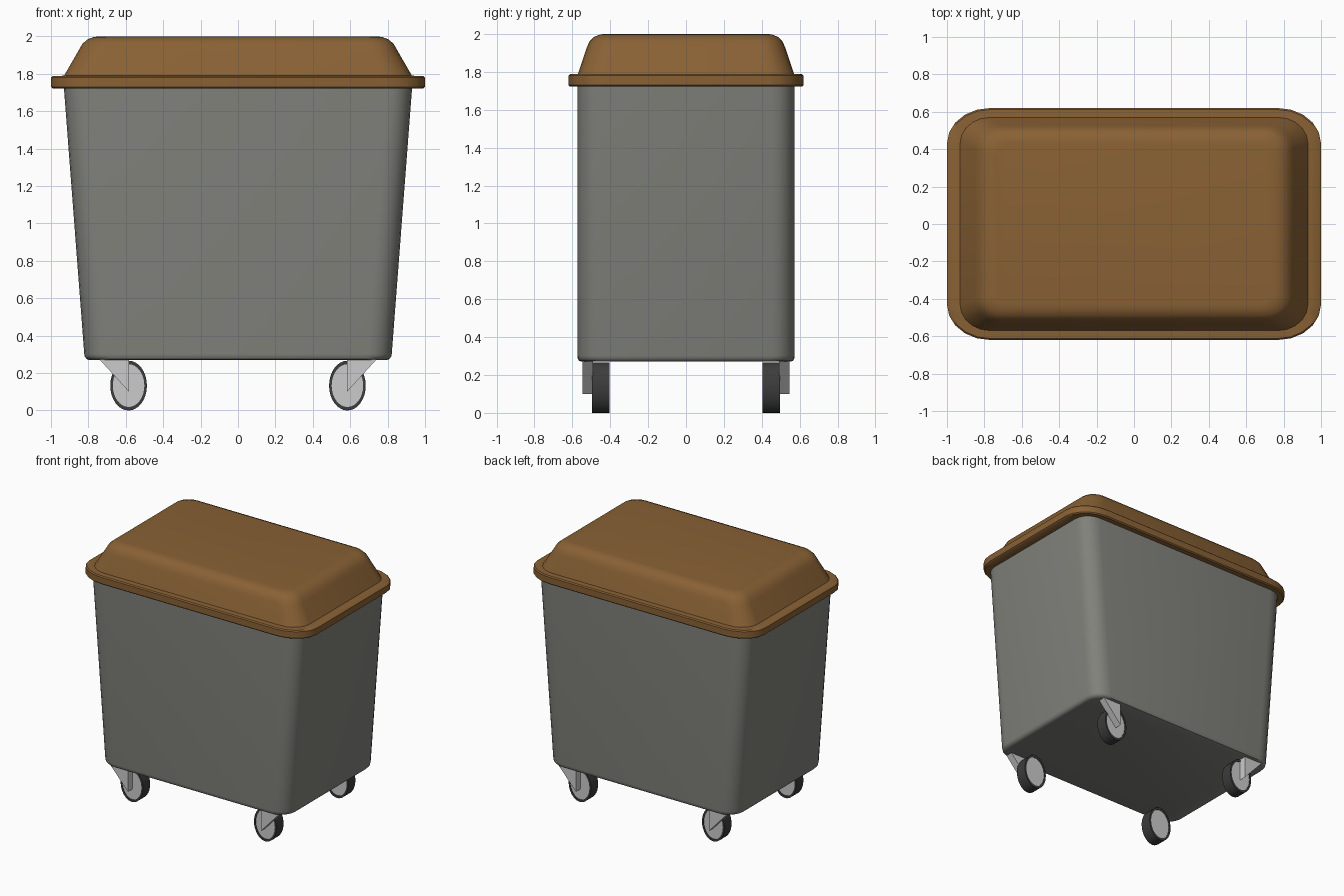
import bpy, bmesh
from math import sin, cos, pi

if "Cube" in bpy.data.objects:
    bpy.data.objects.remove(bpy.data.objects["Cube"])

def material(name, r, g, b):
    m = bpy.data.materials.new(name)
    m.diffuse_color = (r, g, b, 1)
    m.use_nodes = True
    m.node_tree.nodes["Principled BSDF"].inputs["Base Color"].default_value = m.diffuse_color
    return m

ORANGE = material("lid_brown", 0.25, 0.12, 0.035)
BODY = material("body_grey", 0.22, 0.22, 0.2)
RUBBER = material("rubber", 0.045, 0.045, 0.045)

def rounded_rect(hx, hy, z, rx, ry, seg=5):
    pts = []
    for k, (sx, sy) in enumerate(((1, 1), (-1, 1), (-1, -1), (1, -1))):
        for i in range(seg + 1):
            a = (k + i / seg) * pi / 2
            pts.append((sx * (hx - rx) + rx * cos(a), sy * (hy - ry) + ry * sin(a), z))
    return pts

def loft(name, rings, mat=None, cap_start=True, cap_end=True, smooth=0.7):
    bm = bmesh.new()
    loops = [[bm.verts.new(p) for p in r] for r in rings]
    n = len(loops[0])
    for a, b in zip(loops, loops[1:]):
        for i in range(n):
            j = (i + 1) % n
            bm.faces.new((a[i], a[j], b[j], b[i]))
    if cap_start:
        bm.faces.new(loops[0][::-1])
    if cap_end:
        bm.faces.new(loops[-1])
    bmesh.ops.recalc_face_normals(bm, faces=bm.faces)
    me = bpy.data.meshes.new(name)
    bm.to_mesh(me)
    bm.free()
    ob = bpy.data.objects.new(name, me)
    bpy.context.collection.objects.link(ob)
    if mat:
        me.materials.append(mat)
    if smooth:
        bpy.ops.object.select_all(action='DESELECT')
        ob.select_set(True)
        bpy.context.view_layer.objects.active = ob
        bpy.ops.object.shade_smooth_by_angle(angle=smooth)
    return ob

# Tapered container with a rounded bottom edge
body = [(0.795, 0.55, 0.27), (0.81, 0.565, 0.275), (0.819, 0.572, 0.288),
        (0.822, 0.573, 0.302), (0.932, 0.573, 1.74)]
loft("container", [rounded_rect(x, y, z, 0.13, 0.12) for x, y, z in body], BODY)

# Lid: overhanging flange and raised dome (half x, half y, z, corner x, corner y)
lid = [(0.92, 0.56, 1.722, 0.15, 0.13), (0.99, 0.612, 1.722, 0.22, 0.18),
       (1.0, 0.62, 1.73, 0.23, 0.19), (1.0, 0.62, 1.78, 0.23, 0.19),
       (0.99, 0.612, 1.788, 0.22, 0.18), (0.93, 0.57, 1.79, 0.16, 0.14),
       (0.852, 0.525, 1.925, 0.14, 0.12), (0.832, 0.51, 1.96, 0.13, 0.11),
       (0.805, 0.487, 1.984, 0.11, 0.1), (0.77, 0.455, 1.997, 0.09, 0.08),
       (0.74, 0.43, 2.0, 0.07, 0.06)]
loft("lid", [rounded_rect(*p) for p in lid], ORANGE)

# Casters: tyre, hub and triangular bracket at each corner
WX, WY, WZ, RX, RZ = 0.585, 0.45, 0.133, 0.098, 0.133

def wheel_rings(profile, cx, cy, n=32):
    return [[(cx + r * RX * cos(2 * pi * i / n), cy + y, WZ + r * RZ * sin(2 * pi * i / n))
             for i in range(n)] for r, y in profile]

tyre = [(0.86, -0.035), (0.86, -0.045), (1, -0.045), (1, 0.045), (0.86, 0.045), (0.86, 0.035)]
hub = [(0.87, -0.041), (0.87, 0.041)]
for sx, xn in ((-1, "left"), (1, "right")):
    for sy, yn in ((-1, "front"), (1, "back")):
        tag = f"{yn}_{xn}"
        loft(f"tyre_{tag}", wheel_rings(tyre, sx * WX, sy * WY), RUBBER, False, False)
        loft(f"hub_{tag}", wheel_rings(hub, sx * WX, sy * WY))
        tri = [(0.745, 0.278), (0.583, 0.278), (0.583, 0.1)]
        loft(f"bracket_{tag}", [[(sx * x, sy * y, z) for x, z in tri] for y in (0.49, 0.545)],
             smooth=0)
